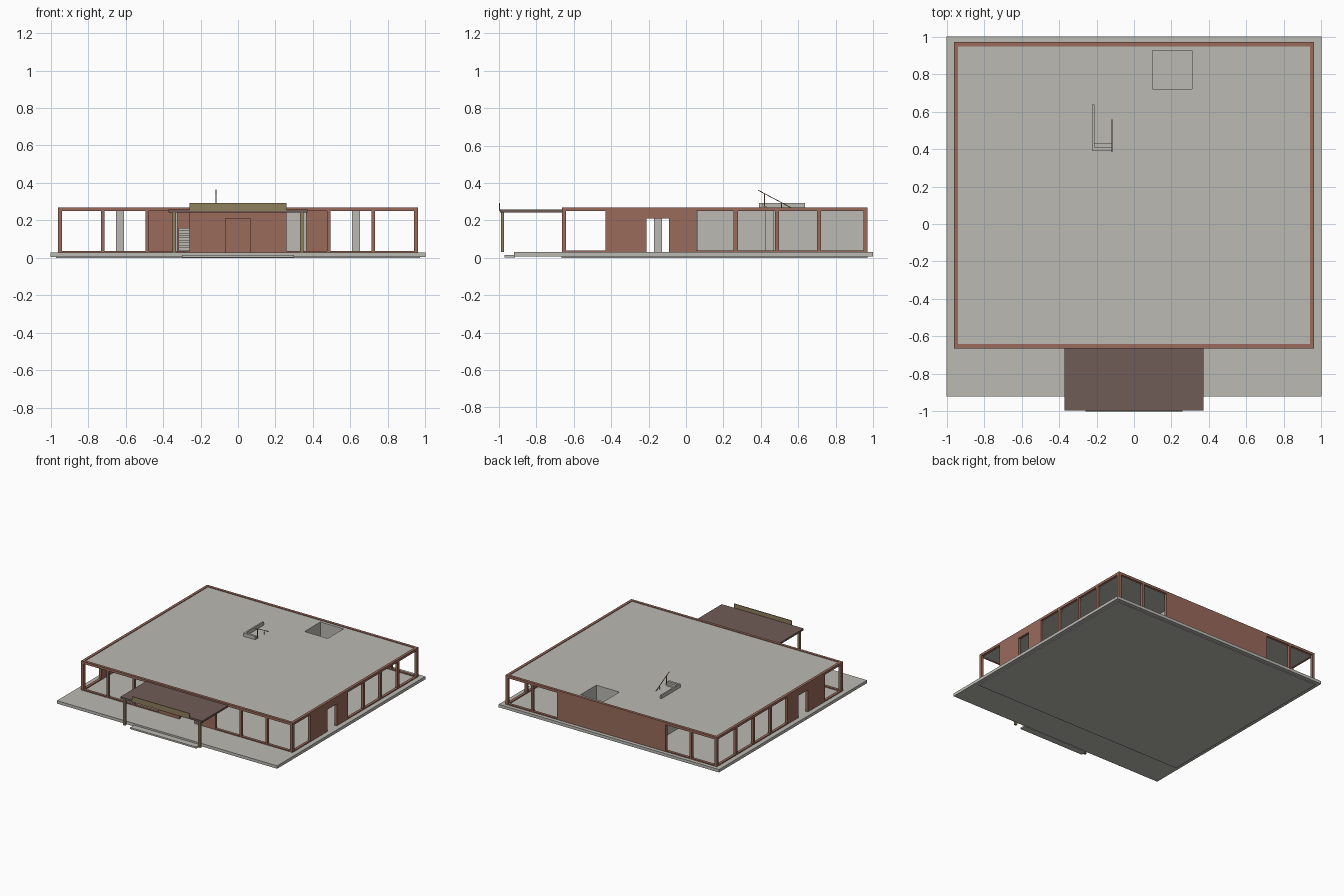
import bpy, bmesh, math
from mathutils import Matrix, Vector

if "Cube" in bpy.data.objects:
    bpy.data.objects.remove(bpy.data.objects["Cube"])


def material(name, rgb):
    m = bpy.data.materials.new(name)
    m.diffuse_color = (*rgb, 1)
    m.use_nodes = True
    m.node_tree.nodes["Principled BSDF"].inputs["Base Color"].default_value = m.diffuse_color
    return m


CONCRETE = material("pale concrete", (0.50, 0.49, 0.45))
BROWN = material("red brown wall", (0.32, 0.145, 0.105))
DARK = material("dark brown canopy", (0.16, 0.108, 0.095))
OLIVE = material("olive metal", (0.27, 0.21, 0.11))


def boxes(name, mat, spans):
    """One object made of boxes given as (x0, x1, y0, y1, z0, z1)."""
    bm = bmesh.new()
    for x0, x1, y0, y1, z0, z1 in spans:
        mtx = Matrix.Translation(((x0 + x1) / 2, (y0 + y1) / 2, (z0 + z1) / 2))
        mtx = mtx @ Matrix.Diagonal((x1 - x0, y1 - y0, z1 - z0, 1))
        bmesh.ops.create_cube(bm, size=1, matrix=mtx)
    me = bpy.data.meshes.new(name)
    bm.to_mesh(me)
    bm.free()
    me.materials.append(mat)
    ob = bpy.data.objects.new(name, me)
    bpy.context.collection.objects.link(ob)
    return ob


def both(x0, x1, *rest):
    """A box and its mirror image across x = 0."""
    return [(x0, x1, *rest), (-x1, -x0, *rest)]


def bar(name, a, b, r, mat):
    """Thin square bar between two points."""
    a, b = Vector(a), Vector(b)
    ob = boxes(name, mat, [(-r, r, -r, r, 0, (b - a).length)])
    ob.matrix_world = Matrix.Translation(a) @ (b - a).to_track_quat('Z', 'Y').to_matrix().to_4x4()


FLOOR, CEIL, TOP = 0.03, 0.25, 0.27
X, Y0, Y1, T = 0.96, -0.663, 0.97, 0.022   # outer wall lines and thickness

# Ground slab, footing and entrance step
boxes("foundation", CONCRETE, [(-0.97, 0.97, -0.665, 0.97, 0, 0.01)])
boxes("floor_slab", CONCRETE, [(-1, 1, -0.92, 1, 0.006, FLOOR)])
boxes("entrance_step", CONCRETE, [(-0.3, 0.3, -0.97, -0.915, 0.003, 0.016)])

# Roof slab around the square light shaft
hx0, hx1, hy0, hy1 = 0.1, 0.31, 0.72, 0.925
boxes("roof", CONCRETE, [
    (-X + T, hx0, Y0 + T, Y1 - T, CEIL, 0.265),
    (hx1, X - T, Y0 + T, Y1 - T, CEIL, 0.265),
    (hx0, hx1, Y0 + T, hy0, CEIL, 0.265),
    (hx0, hx1, hy1, Y1 - T, CEIL, 0.265)])
boxes("light_shaft", CONCRETE, [
    (hx0 - 0.012, hx0, hy0, hy1, FLOOR, CEIL),
    (hx1, hx1 + 0.012, hy0, hy1, FLOOR, CEIL),
    (hx0, hx1, hy0 - 0.012, hy0, FLOOR, CEIL),
    (hx0, hx1, hy1, hy1 + 0.012, FLOOR, CEIL)])

# Roof edge beam
boxes("roof_edge", BROWN, both(X - T, X, Y0, Y1, CEIL, TOP) + [
    (-X + T, X - T, Y0, Y0 + T, CEIL, TOP), (-X + T, X - T, Y1 - T, Y1, CEIL, TOP)])

# Perimeter posts
posts = []
for y in (Y0, -0.43, 0.033, 0.255, 0.475, 0.70, Y1 - T):
    posts += both(X - T, X, y, y + T, FLOOR, CEIL)
for x in (0.24, 0.476, 0.712):
    posts += both(x, x + 0.018, Y0, Y0 + T, FLOOR, CEIL)
for x in (0.476, 0.712):
    posts += both(x, x + 0.018, Y1 - T, Y1, FLOOR, CEIL)
boxes("wall_posts", BROWN, posts)

# Thin sills below the open bays
SILL = FLOOR + 0.008
boxes("sills", BROWN,
      both(X - T, X, Y0 + T, -0.43, FLOOR, SILL)
      + both(X - T, X, 0.055, Y1 - T, FLOOR, SILL)
      + both(0.258, X - T, Y0, Y0 + T, FLOOR, SILL)
      + both(0.494, X - T, Y1 - T, Y1, FLOOR, SILL))

# Solid walls with doorways
DOOR = 0.21
boxes("side_walls", BROWN,
      both(X - T, X, -0.408, -0.21, FLOOR, CEIL)
      + both(X - T, X, -0.09, 0.033, FLOOR, CEIL)
      + both(X - T, X, -0.21, -0.09, DOOR, CEIL))
boxes("front_wall", BROWN, both(0.068, 0.24, Y0, Y0 + T, FLOOR, CEIL)
      + [(-0.068, 0.068, Y0, Y0 + T, DOOR, CEIL)])
boxes("back_wall", BROWN, [(-0.476, 0.476, Y1 - T, Y1, FLOOR, CEIL)])

# Interior walls and columns
boxes("interior_walls", CONCRETE,
      both(0.322, 0.337, 0.05, Y1 - T, FLOOR, CEIL)
      + [(0.24, 0.365, 0.05, 0.065, FLOOR, CEIL)])
columns = []
for y in (-0.15, 0.445):
    columns += both(0.608, 0.652, y - 0.022, y + 0.022, FLOOR, CEIL)
boxes("interior_columns", CONCRETE, columns)

# Inner staircase
n = 10
boxes("stairs", CONCRETE, [
    (-0.318, -0.245, 0.3 + i * 0.03, 0.33 + i * 0.03, FLOOR, FLOOR + (i + 1) * 0.013)
    for i in range(n)] + [(-0.318, -0.12, 0.6, 0.68, 0.15, 0.16)])

# Stair curb and railing on the roof
boxes("roof_stair_curb", CONCRETE, [
    (-0.224, -0.212, 0.39, 0.637, 0.26, 0.293),
    (-0.212, -0.118, 0.39, 0.408, 0.26, 0.293),
    (-0.212, -0.118, 0.408, 0.43, 0.26, 0.278)])
bar("sloping_handrail", (-0.118, 0.385, 0.362), (-0.118, 0.562, 0.268), 0.002, OLIVE)
bar("rail_post_low", (-0.118, 0.51, 0.26), (-0.118, 0.51, 0.295), 0.002, OLIVE)
bar("rail_post_high", (-0.118, 0.42, 0.26), (-0.118, 0.42, 0.343), 0.002, OLIVE)

# Entrance canopy with posts and front board
boxes("canopy", DARK, [(-0.372, 0.372, -0.995, Y0, 0.243, 0.258)])
boxes("canopy_posts", OLIVE, both(0.331, 0.35, -0.99, -0.972, FLOOR, 0.243))
boxes("canopy_board", OLIVE, [(-0.26, 0.26, -1.0, -0.994, 0.25, 0.292)])
